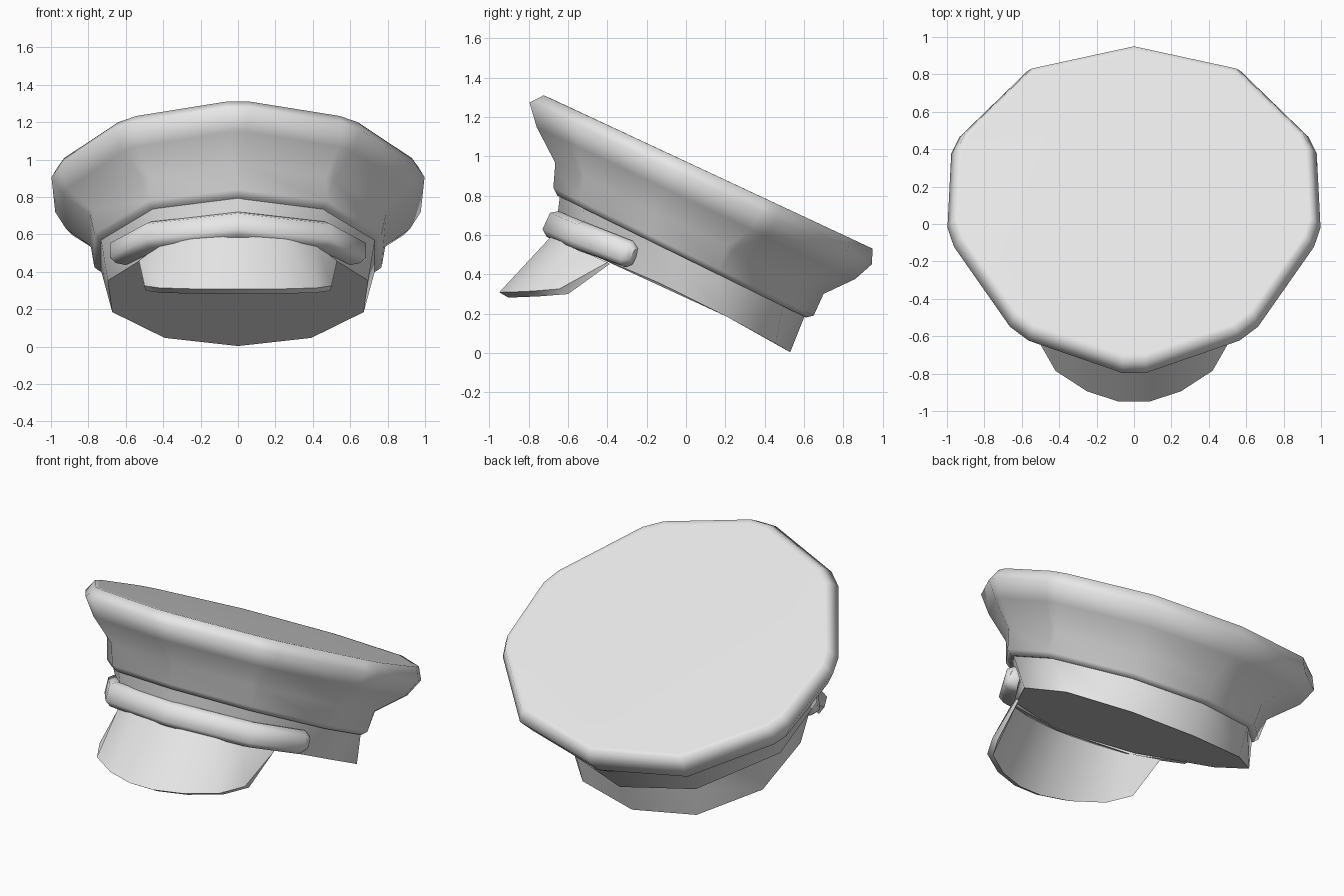
import bpy, bmesh, math
from mathutils import Vector

cube = bpy.data.objects.get("Cube")
if cube:
    bpy.data.objects.remove(cube)

grey = bpy.data.materials.new("light_grey")
grey.use_nodes = True
grey.diffuse_color = (0.8, 0.8, 0.8, 1)
grey.node_tree.nodes["Principled BSDF"].inputs["Base Color"].default_value = (0.8, 0.8, 0.8, 1)

# Half outlines from front to back: (share of half width, front -1 to back +1)
WIDE = [(0, -1), (.62, -.755), (.99, -.15), (.965, .41), (.56, .86), (0, 1)]
NARROW = [(0, -1), (.6, -.81), (.96, -.27), (.96, .28), (.55, .82), (0, 1)]


def outline(t, cut):
    """Ten-sided outline blended from WIDE to NARROW, front corners cut by a fraction."""
    half = [Vector(a).lerp(Vector(b), t) for a, b in zip(WIDE, NARROW)]
    loop = half + [Vector((-p.x, p.y)) for p in half[-2:0:-1]]
    n, out = len(loop), []
    for i, p in enumerate(loop):
        if cut and min(i, n - i) < 4:
            out += [p.lerp(loop[i - 1], cut), p.lerp(loop[(i + 1) % n], cut)]
        else:
            out += [p, p.copy()]
    return out


def ring(front, back, width, t=1, cut=0, lift=0):
    """Tilted ring between a front and a back point given as (y, z)."""
    f, b = Vector(front), Vector(back)
    pts = []
    for p in outline(t, cut):
        q = f.lerp(b, (p.y + 1) / 2)
        pts.append((p.x * width, q.x, q.y + lift * (1 - p.y ** 2)))
    return pts


def loft(name, rings, angle):
    """Skin closed rings, cap both ends and shade."""
    bm = bmesh.new()
    rows = [[bm.verts.new(p) for p in r] for r in rings]
    n = len(rows[0])
    for a, b in zip(rows, rows[1:]):
        for i in range(n):
            j = (i + 1) % n
            bm.faces.new((a[i], a[j], b[j], b[i]))
    bm.faces.new(rows[0])
    bm.faces.new(rows[-1])
    bmesh.ops.remove_doubles(bm, verts=bm.verts[:], dist=0.0005)
    bmesh.ops.recalc_face_normals(bm, faces=bm.faces[:])
    mesh = bpy.data.meshes.new(name)
    bm.to_mesh(mesh)
    bm.free()
    mesh.materials.append(grey)
    obj = bpy.data.objects.new(name, mesh)
    bpy.context.collection.objects.link(obj)
    bpy.ops.object.select_all(action='DESELECT')
    obj.select_set(True)
    bpy.context.view_layer.objects.active = obj
    bpy.ops.object.shade_smooth_by_angle(angle=math.radians(angle))


# Flared crown, tilted down to the back, with a soft rim
loft("crown", [
    ring((-.715, 1.307), (.92, .544), .95, 0, .1),
    ring((-.745, 1.32), (.95, .53), .975, 0, .1),
    ring((-.818, 1.283), (.945, .45), 1.01, 0, .1),
    ring((-.775, 1.155), (.86, .375), .95, .1, .08),
    ring((-.672, .97), (.70, .30), .82, .8, .05),
    ring((-.675, .84), (.65, .19), .80),
    ring((-.655, .80), (.61, .18), .77),
], 88)

# Head band with closed underside
loft("band", [
    ring((-.64, .81), (.605, .19), .765),
    ring((-.67, .575), (.53, .003), .695, t=-.4, lift=.035),
], 60)

# Visor: sections across, each a wedge from the band out to a thin lip
inner = [(.08, -.69, .588), (.25, -.655, .576), (.42, -.575, .54), (.53, -.40, .46)]
outer = [(.08, -.95, .308), (.25, -.895, .309), (.42, -.785, .314), (.50, -.645, .325)]


def section(a, b, side):
    a, b = Vector(a), Vector(b)
    pts = [a, b, b + Vector((-.005, .045, -.026)), a + Vector((-.01, .012, -.008))]
    return [(p.x * side, p.y, p.z) for p in pts]


pairs = list(zip(inner, outer))
loft("visor", [section(a, b, -1) for a, b in reversed(pairs)]
     + [section(a, b, 1) for a, b in pairs], 40)

# Chin strap: chamfered bar following the band front, with rounded ends
half_path = [(.65, -.262, .492, .6), (.635, -.295, .505, .95),
             (.46, -.535, .595, 1), (0, -.66, .647, 1)]
path = [(-x, y, z, s) for x, y, z, s in half_path] + half_path[-2::-1]
profile = [(.072, -.04), (.072, .02), (.046, .056), (-.046, .056), (-.072, .02), (-.072, -.04)]
up = Vector((0, .42, .9)).normalized()
centre = Vector((0, -.02, .38))
rings = []
for x, y, z, s in path:
    c = Vector((x, y, z))
    out = c - centre
    out = (out - up * out.dot(up)).normalized()
    rings.append([c + up * h * s + out * d * s for h, d in profile])
loft("chin_strap", rings, 60)
